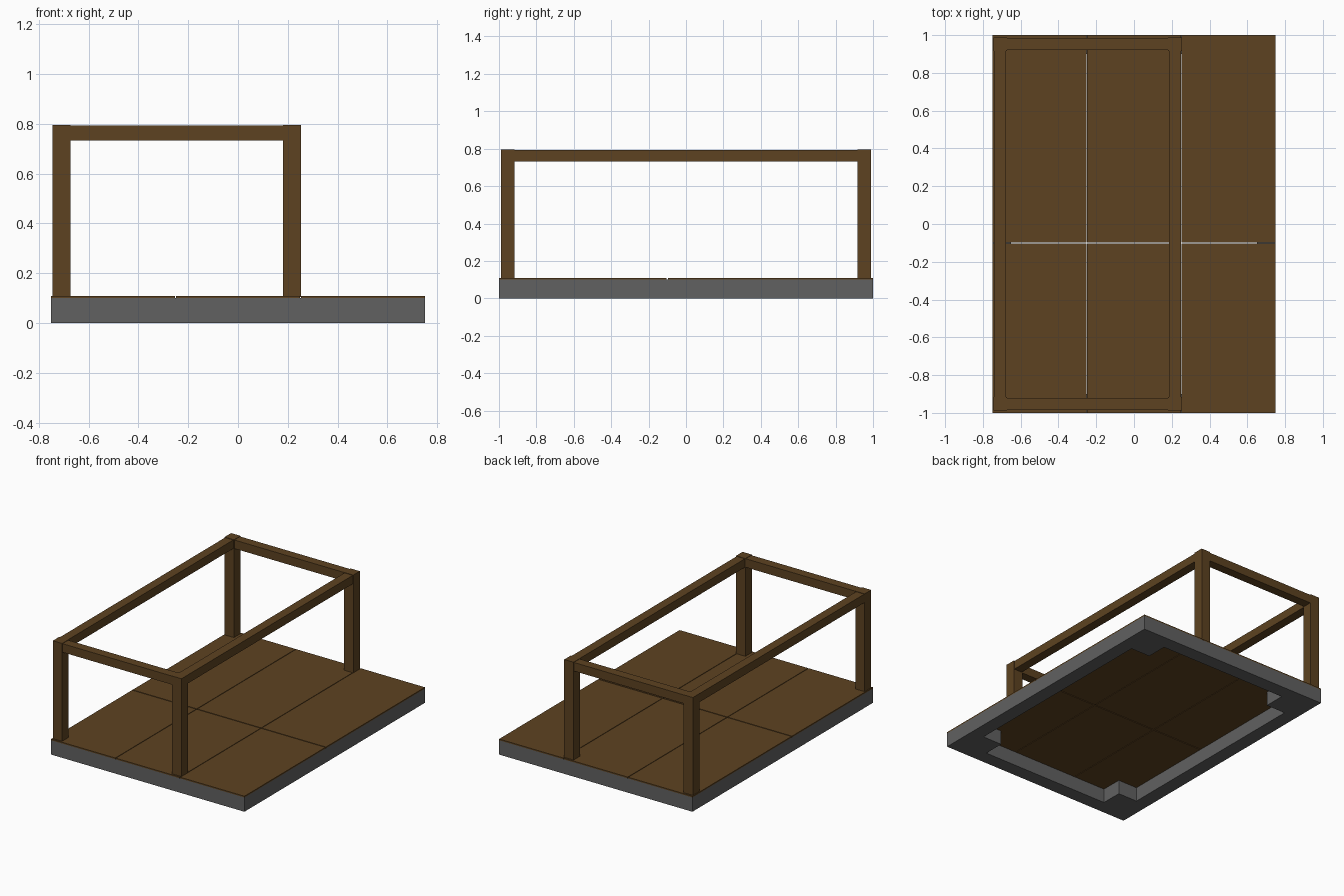
import bpy

if "Cube" in bpy.data.objects:
    bpy.data.objects.remove(bpy.data.objects["Cube"])


def material(name, rgb):
    m = bpy.data.materials.new(name)
    m.diffuse_color = (*rgb, 1)
    m.use_nodes = True
    m.node_tree.nodes["Principled BSDF"].inputs["Base Color"].default_value = m.diffuse_color
    return m


stone = material("stone", (0.12, 0.12, 0.12))
wood = material("wood", (0.11, 0.055, 0.015))


def box(name, x, y, z, mat):
    """Axis-aligned box from (min, max) pairs."""
    spans = (x, y, z)
    bpy.ops.mesh.primitive_cube_add(size=1, location=[(a + b) / 2 for a, b in spans])
    ob = bpy.context.object
    ob.name = name
    ob.scale = [abs(b - a) for a, b in spans]
    bpy.ops.object.transform_apply(location=False, rotation=False, scale=True)
    ob.data.materials.append(mat)
    return ob


def side(s, lo, hi):
    """Mirror a span to the side given by the sign s."""
    return tuple(sorted((s * lo, s * hi)))


# Foundation: two courses of corner blocks joined by thinner walls
for z in ((0, 0.05), (0.05, 0.1)):
    for sx in (-1, 1):
        for sy in (-1, 1):
            box("foundation_corner", side(sx, 0.5, 0.75), side(sy, 0.75, 1), z, stone)
        box("foundation_side_wall", side(sx, 0.65, 0.75), (-0.75, 0.75), z, stone)
    for sy in (-1, 1):
        box("foundation_end_wall", (-0.5, 0.5), side(sy, 0.9, 1), z, stone)

# Floor: three columns of short planks, with a wider seam between panels
for col in range(3):
    x0 = -0.75 + 0.5 * col
    x = (x0 + (0.002 if col else 0), x0 + (0.498 if col < 2 else 0.5))
    for row in range(20):
        y0 = -1 + 0.1 * row
        y = (y0 + (0.003 if row == 9 else 0), y0 + (0.097 if row == 8 else 0.1))
        box("floor_plank", x, y, (0.1, 0.109), wood)

# Four corner posts
for x in ((-0.745, -0.673), (0.181, 0.253)):
    for sy in (-1, 1):
        box("post", x, side(sy, 0.916, 0.988), (0.105, 0.795), wood)

# Top beams between the posts
for x in ((-0.742, -0.678), (0.185, 0.249)):
    box("long_beam", x, (-0.916, 0.916), (0.732, 0.792), wood)
for sy in (-1, 1):
    box("cross_beam", (-0.673, 0.181), side(sy, 0.92, 0.984), (0.732, 0.792), wood)
